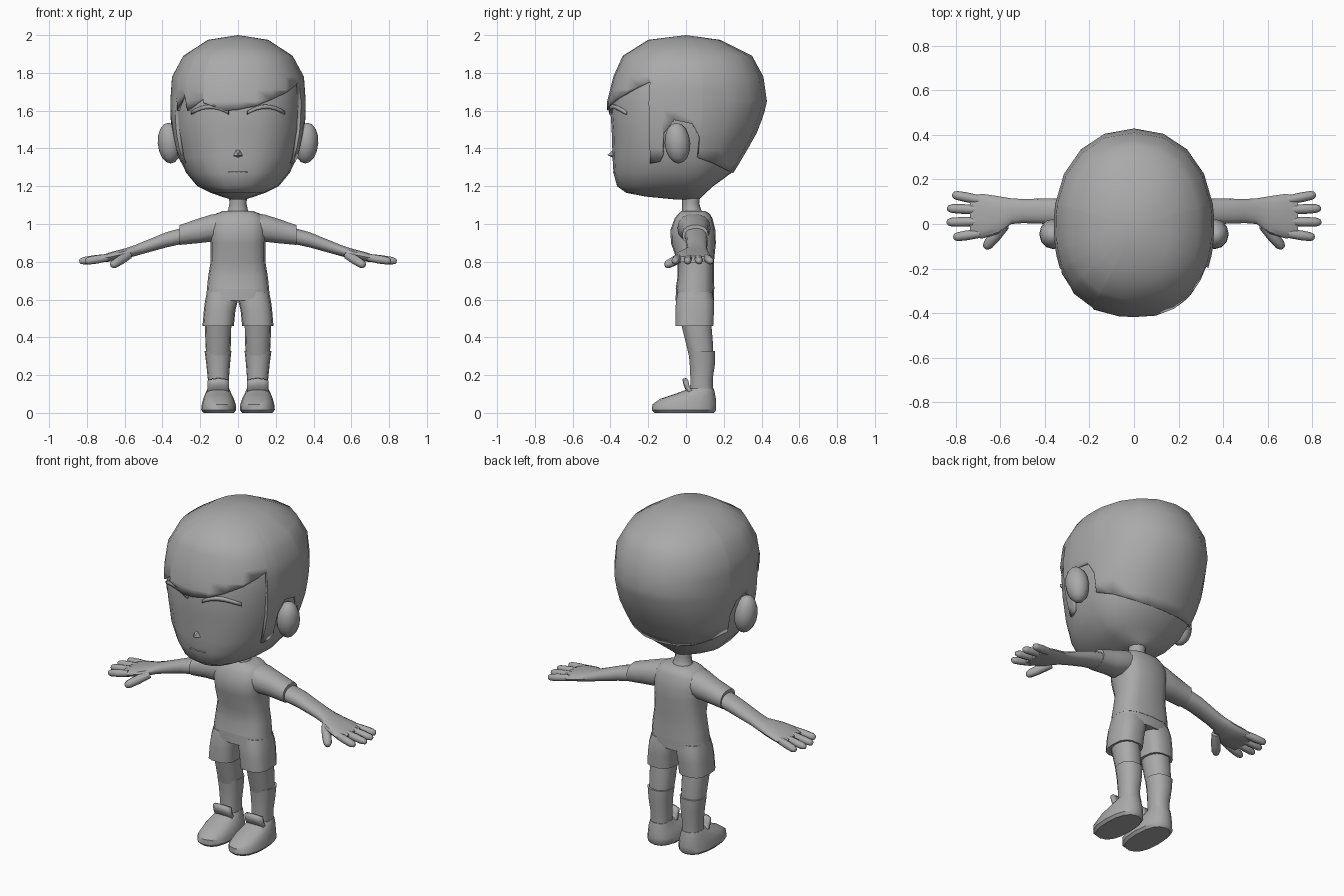
import bpy, bmesh, math
from mathutils import Vector

if "Cube" in bpy.data.objects:
    bpy.data.objects.remove(bpy.data.objects["Cube"])

grey = bpy.data.materials.new("plain_grey")
grey.use_nodes = True
grey.diffuse_color = (0.4, 0.4, 0.4, 1)
grey.node_tree.nodes["Principled BSDF"].inputs["Base Color"].default_value = (0.4, 0.4, 0.4, 1)


def finish(name, bm, mirror=False, thick=0, fix=True, angle=40):
    if fix:
        bmesh.ops.recalc_face_normals(bm, faces=bm.faces)
    mesh = bpy.data.meshes.new(name)
    bm.to_mesh(mesh)
    bm.free()
    mesh.materials.append(grey)
    ob = bpy.data.objects.new(name, mesh)
    bpy.context.collection.objects.link(ob)
    bpy.ops.object.select_all(action='DESELECT')
    ob.select_set(True)
    bpy.context.view_layer.objects.active = ob
    bpy.ops.object.shade_smooth_by_angle(angle=math.radians(angle))
    if thick:
        mod = ob.modifiers.new("thickness", 'SOLIDIFY')
        mod.thickness, mod.offset = thick, -1
    if mirror:
        ob.modifiers.new("mirror", 'MIRROR').use_mirror_merge = False
    return ob


def spow(v, n):
    return math.copysign(abs(v) ** (2 / n), v)


def skin_rings(bm, loops):
    rings = [[bm.verts.new(p) for p in loop] for loop in loops]
    for a, b in zip(rings, rings[1:]):
        for i in range(len(a)):
            j = (i + 1) % len(a)
            bm.faces.new((a[i], a[j], b[j], b[i]))
    bm.faces.new(rings[0])
    bm.faces.new(rings[-1])


def tube(name, rings, axis='z', mirror=False, seg=14, n=2.3):
    """Loft of rounded sections: (position, min_a, max_a, min_b, max_b)."""
    bm = bmesh.new()
    loops = []
    for p, a0, a1, b0, b1 in rings:
        loop = []
        for i in range(seg):
            t = math.tau * i / seg
            a = (a0 + a1) / 2 + (a1 - a0) / 2 * spow(math.cos(t), n)
            b = (b0 + b1) / 2 + (b1 - b0) / 2 * spow(math.sin(t), n)
            loop.append((a, b, p) if axis == 'z' else (p, a, b))
        loops.append(loop)
    skin_rings(bm, loops)
    return finish(name, bm, mirror)


def digit(name, start, end, r):
    """Rounded finger between two points."""
    p, q = Vector(start), Vector(end)
    turn = (q - p).to_track_quat('Z', 'Y')
    bm = bmesh.new()
    loops = []
    for f, s in ((0, .9), (.5, 1), (.85, .9), (.97, .6), (1, .25)):
        loops.append([p.lerp(q, f) + turn @ Vector((math.cos(k * math.tau / 8), math.sin(k * math.tau / 8), 0)) * r * s
                      for k in range(8)])
    skin_rings(bm, loops)
    finish(name, bm, True, angle=60)


# Head profile: height, half width, front depth, back depth
HEAD = [(1.13, .04, .06, .07), (1.145, .09, .22, .09), (1.165, .15, .33, .11), (1.2, .225, .38, .15),
        (1.27, .285, .4, .25), (1.35, .325, .405, .3), (1.5, .355, .41, .385), (1.64, .36, .42, .43),
        (1.78, .35, .385, .41), (1.89, .29, .335, .35), (1.975, .16, .2, .18), (2.0, 0, 0, 0)]


def head_size(z):
    for lo, hi in zip(HEAD, HEAD[1:]):
        if z <= hi[0]:
            f = (z - lo[0]) / (hi[0] - lo[0])
            return [u + (v - u) * f for u, v in zip(lo[1:], hi[1:])]
    return HEAD[-1][1:]


def head_point(deg, z, scale=1.0):
    w, front, back = head_size(z)
    s, c = math.sin(math.radians(deg)), math.cos(math.radians(deg))
    n, depth = (2.4, front) if s < 0 else (2.15, back)
    return Vector((w * spow(c, n) * scale, depth * spow(s, n) * scale, z))


def face_point(x, z, scale):
    w, front, _ = head_size(z)
    w, front = w * scale, front * scale
    return (x, -front * (1 - (abs(x) / w) ** 2.4) ** (1 / 2.4), z)


# Head
bm = bmesh.new()
skin_rings(bm, [[head_point(i * 15, z, .96) for i in range(24)]
                for z in [h[0] for h in HEAD[:-2]]])
finish("head", bm)

# Hair shell: columns of (angle, lower edge), sides shared, fringe swept across
side = [(90, 1.27), (70, 1.275), (50, 1.29), (30, 1.32), (11, 1.35), (10, 1.46), (4, 1.53),
        (-6, 1.55), (-13, 1.48), (-14, 1.36), (-16, 1.33), (-24, 1.32)]
fringe = [(-25, 1.755), (-35, 1.73), (-48, 1.695), (-64, 1.66), (-78, 1.625), (-90, 1.605),
          (-98, 1.6), (-116, 1.64), (-117, 1.665), (-135, 1.6), (-140, 1.69), (-152, 1.6), (-154, 1.7)]
columns = side + fringe + [(-180 - a, z) for a, z in reversed(side[1:])]
levels = [1.27, 1.32, 1.4, 1.48, 1.55, 1.6, 1.65, 1.71, 1.78, 1.84, 1.89, 1.935, 1.975]
bm = bmesh.new()
pole = bm.verts.new((0, 0, 2))
grid = []
for ang, low in columns:
    col, last = [], None
    for z in levels:
        z = max(z, low)
        if z != last:
            v = bm.verts.new(head_point(ang, z))
        col.append(v)
        last = z
    grid.append(col + [pole])
for a, b in zip(grid, grid[1:] + grid[:1]):
    for k in range(len(levels)):
        corners = list(dict.fromkeys((a[k], a[k + 1], b[k + 1], b[k])))
        if len(corners) > 2:
            bm.faces.new(corners)
finish("hair", bm, thick=.022, fix=False)


# Narrow face strips: brows and mouth
def face_strip(name, xs, low, high, scale, mirror):
    bm = bmesh.new()
    rows = [[bm.verts.new(face_point(x, edge(x), scale)) for x in xs] for edge in (low, high)]
    for i in range(len(xs) - 1):
        bm.faces.new((rows[0][i], rows[0][i + 1], rows[1][i + 1], rows[1][i]))
    finish(name, bm, mirror, thick=.02, fix=False)


def arc(x):
    return 1.58 + .03 * (1 - ((x - .15) / .1) ** 2)


face_strip("brow", [.05 + .025 * i for i in range(9)], arc,
           lambda x: arc(x) + .022 - .05 * abs(x - .15), .985, True)
face_strip("mouth", [-.05, -.025, 0, .025, .05], lambda x: 1.272, lambda x: 1.277, .964, False)

# Nose
bm = bmesh.new()
tip = bm.verts.new((0, -.416, 1.365))
base = [bm.verts.new((x, -.38, z)) for x, z in ((-.03, 1.36), (0, 1.348), (.03, 1.36), (.012, 1.4), (-.012, 1.4))]
for i in range(5):
    bm.faces.new((tip, base[i], base[(i + 1) % 5]))
finish("nose", bm)

# Ears
bm = bmesh.new()
bmesh.ops.create_uvsphere(bm, u_segments=12, v_segments=8, radius=1)
for v in bm.verts:
    x, y, z = v.co
    v.co = (.362 + x * .063 + z * .006, -.045 + y * .068 - z * .006, 1.428 + z * .108)
finish("ear", bm, True, angle=60)

# Neck
tube("neck", [(1.04, -.075, .075, -.025, .1), (1.075, -.052, .052, -.02, .08),
              (1.11, -.045, .045, -.02, .07), (1.19, -.055, .055, -.03, .08)], seg=12, n=2)

# Shirt
tube("shirt_body", [(.655, -.165, .165, -.055, .15), (.72, -.158, .158, -.045, .148),
                    (.8, -.145, .145, -.045, .148), (.9, -.145, .145, -.08, .158),
                    (.97, -.152, .152, -.082, .155), (1.03, -.14, .14, -.06, .14),
                    (1.055, -.115, .115, -.04, .125), (1.07, -.075, .075, -.022, .1)], seg=16, n=2.8)
tube("sleeve", [(.07, -.04, .12, .93, 1.06), (.14, -.045, .13, .905, 1.052),
                (.21, -.025, .12, .897, 1.03), (.31, -.02, .118, .888, .995)], 'x', True)

# Arms and hands
tube("arm", [(.28, -.01, .11, .897, .985), (.38, 0, .115, .875, .957), (.5, .004, .112, .842, .908),
             (.55, 0, .115, .828, .887), (.61, -.045, .125, .812, .868), (.68, -.065, .135, .8, .85),
             (.735, -.06, .128, .797, .83)], 'x', True)
for name, y0, x1, y1 in (("index_finger", -.042, .81, -.06), ("middle_finger", .012, .84, .008),
                         ("ring_finger", .064, .838, .07), ("little_finger", .108, .815, .132)):
    digit(name, (.69, y0, .822), (x1, y1, .802), .022)
digit("thumb", (.58, -.005, .835), (.668, -.108, .78), .026)

# Shorts
tube("shorts_hips", [(.595, -.172, .172, -.055, .148), (.665, -.163, .163, -.053, .148)], seg=16, n=2.8)
tube("shorts_leg", [(.46, .022, .188, -.058, .146), (.54, .014, .181, -.058, .15),
                    (.59, .002, .175, -.055, .15), (.64, -.01, .165, -.045, .14)], mirror=True, n=2.8)

# Legs and socks
tube("leg", [(.3, .042, .168, .015, .145), (.36, .038, .172, 0, .145),
             (.48, .035, .176, -.03, .135)], mirror=True)
tube("sock", [(.1, .048, .158, .02, .145), (.18, .048, .16, .022, .143), (.26, .042, .168, .018, .155),
              (.327, .035, .177, .012, .155)], mirror=True)

# Shoes with ankle tongue
tube("shoe", [(0, .022, .182, -.165, .148), (.015, .01, .195, -.18, .16), (.045, .012, .192, -.178, .16),
              (.075, .022, .184, -.135, .158), (.098, .034, .175, -.065, .154),
              (.118, .042, .166, -.01, .15), (.13, .047, .16, .015, .147)], mirror=True, seg=16, n=2.4)
bm = bmesh.new()
rows = []
for y, z in ((.018, .105), (0, .118), (-.012, .145), (-.02, .18)):
    rows.append([bm.verts.new((.104 + d * .057, y + d * d * .012, z - d * d * .008)) for d in (-1, -.5, 0, .5, 1)])
for a, b in zip(rows, rows[1:]):
    for i in range(4):
        bm.faces.new((a[i], a[i + 1], b[i + 1], b[i]))
finish("shoe_tongue", bm, True, thick=.02, fix=False)
